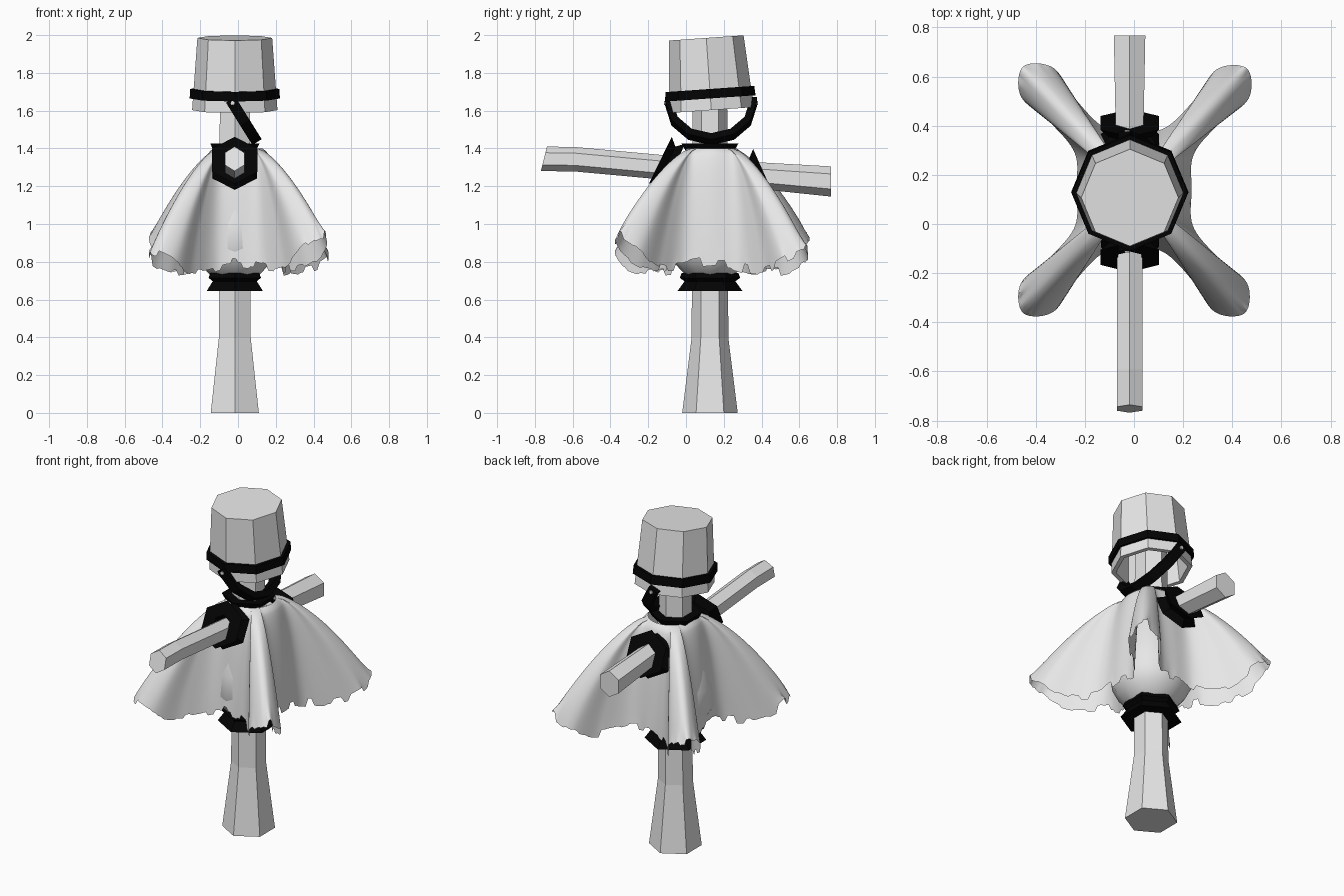
import bpy, bmesh, math, random
from math import sin, cos, pi, radians
from mathutils import Matrix, Vector

random.seed(4)
if "Cube" in bpy.data.objects:
    bpy.data.objects.remove(bpy.data.objects["Cube"])

CX, CY = -0.017, 0.127      # axis of the post


def material(name, rgb):
    m = bpy.data.materials.new(name)
    m.use_nodes = True
    m.diffuse_color = (*rgb, 1)
    m.node_tree.nodes["Principled BSDF"].inputs["Base Color"].default_value = (*rgb, 1)
    return m


GREY = material("pale_grey", (0.8, 0.8, 0.8))
BLACK = material("black", (0.001, 0.001, 0.001))


def make(name, verts, faces, mat, fix=True):
    mesh = bpy.data.meshes.new(name)
    mesh.from_pydata(verts, [], faces)
    if fix:
        bm = bmesh.new()
        bm.from_mesh(mesh)
        bmesh.ops.recalc_face_normals(bm, faces=bm.faces)
        bm.to_mesh(mesh)
        bm.free()
    mesh.materials.append(mat)
    ob = bpy.data.objects.new(name, mesh)
    bpy.context.collection.objects.link(ob)
    return ob


def skin(name, rings, mat, loop=False):
    """Join equal rings of points; cap the ends unless the rings form a loop."""
    n, k = len(rings[0]), len(rings)
    verts = [p for ring in rings for p in ring]
    faces = []
    for i in range(k if loop else k - 1):
        a, b = i * n, (i + 1) % k * n
        faces += [(a + j, a + (j + 1) % n, b + (j + 1) % n, b + j) for j in range(n)]
    if not loop:
        faces += [tuple(range(n))[::-1], tuple(range((k - 1) * n, k * n))]
    return make(name, verts, faces, mat)


def lathe(name, profile, sides, mat, place, tilt=0, loop=False):
    """Turn (radius, height) pairs about an axis tilted around x."""
    m = Matrix.Translation(place) @ Matrix.Rotation(radians(tilt), 4, "X")
    rings = [[m @ Vector((r * cos(pi / 2 + 2 * pi * j / sides),
                          r * sin(pi / 2 + 2 * pi * j / sides), z))
              for j in range(sides)] for r, z in profile]
    return skin(name, rings, mat, loop)


def smooth(ob, angle):
    bpy.ops.object.select_all(action="DESELECT")
    ob.select_set(True)
    bpy.context.view_layer.objects.active = ob
    bpy.ops.object.shade_smooth_by_angle(angle=radians(angle))


# Post and crossbar
lathe("post", [(0.147, 0), (0.097, 0.4), (0.095, 1.1), (0.09, 1.8)], 6, GREY, (CX, CY, 0))
bar = []
for y, z, r, lean in [(-0.752, 1.345, 0.06, 0.27), (-0.59, 1.343, 0.06, 0),
                      (0.15, 1.275, 0.06, 0), (0.768, 1.225, 0.074, 0)]:
    bar.append([(-0.018 + r * sin(j * pi / 3), y + lean * r * cos(j * pi / 3),
                 z + 1.08 * r * cos(j * pi / 3)) for j in range(6)])
skin("crossbar", bar, GREY)

# Stuffed body under the cloth
body = lathe("body", [(0.09, 0.71), (0.135, 0.735), (0.19, 0.795), (0.228, 0.87),
                      (0.215, 1.0), (0.18, 1.15), (0.1, 1.36)], 12, GREY, (CX, CY, 0))
smooth(body, 50)

# Bindings around the waist, neck and arms
lathe("lower_waist_binding", [(0.09, 0.645), (0.172, 0.645), (0.125, 0.71), (0.09, 0.71)],
      6, BLACK, (CX, CY, 0), loop=True)
lathe("upper_waist_binding", [(0.09, 0.69), (0.125, 0.69), (0.16, 0.715), (0.15, 0.74),
                              (0.09, 0.74)], 6, BLACK, (CX, CY, 0), loop=True)
lathe("neck_binding", [(0.085, 1.39), (0.13, 1.39), (0.15, 1.425), (0.085, 1.425)],
      6, BLACK, (CX, CY, 0), loop=True)
arm_profile = [(0.055, -0.04), (0.136, -0.04), (0.1, 0), (0.138, 0.04), (0.055, 0.04)]
for name, y, z, tilt in [("front_arm_binding", -0.1, 1.32, 64),
                         ("back_arm_binding", 0.375, 1.255, -66)]:
    lathe(name, arm_profile, 6, BLACK, (-0.017, y, z), tilt, True)

# Upturned bucket with its rim band
TILT = 4
bucket_spot = (CX, CY + 0.007, 1.603)
lathe("bucket", [(0.2, 0), (0.226, 0), (0.198, 0.383), (0, 0.383), (0, 0.36), (0.176, 0.36)],
      8, GREY, bucket_spot, TILT, True)
lathe("bucket_band", [(0.215, 0.065), (0.239, 0.062), (0.236, 0.112), (0.208, 0.112)],
      8, BLACK, bucket_spot, TILT, True)

# Bucket handle hanging towards the left side
down = Vector((0.53, 0, -0.85))
across = Vector((0.85, 0, 0.53))
hinge = Vector((-0.028, CY + 0.006, 1.64))
rings = []
for i in range(-1, 8):
    a = pi * min(max(i, 0), 6) / 6
    extra = down * (-0.02 if i in (-1, 7) else 0)
    ring = []
    for r, w in [(0.205, -0.029), (0.243, -0.029), (0.243, 0.029), (0.205, 0.029)]:
        ring.append(hinge + Vector((0, -r * cos(a), 0)) + down * r * sin(a)
                    + across * w + extra)
    rings.append(ring)
skin("bucket_handle", rings, BLACK)
for side, y in [("front", -0.241), ("back", 0.241)]:
    lathe(side + "_handle_stud", [(0.011, -0.008), (0.011, 0.008)], 8, GREY,
          hinge + Vector((0, y, 0)), 90)

# Draped cloth: hem outline with four narrow folds reaching out diagonally
outline = []
for k, mid in enumerate((0, 90, 180, 270)):
    outline.append(Vector((cos(radians(mid)), sin(radians(mid)))) * 0.235)
    a = radians((47, 132, 228, 312)[k])
    d, n = Vector((cos(a), sin(a))), Vector((-sin(a), cos(a)))
    for far, w in [(0.27, -0.08), (0.43, -0.07), (0.59, -0.088), (0.675, 0),
                   (0.59, 0.088), (0.43, 0.07), (0.27, 0.08)]:
        outline.append(d * far + n * w)

STEPS, ROWS = 9, 24
hem = []
count = len(outline)
for i in range(count):
    p0, p1, p2, p3 = (outline[(i + o) % count] for o in (-1, 0, 1, 2))
    for s in range(STEPS):
        t = s / STEPS
        hem.append(0.5 * (2 * p1 + (p2 - p0) * t + (2 * p0 - 5 * p1 + 4 * p2 - p3) * t * t
                          + (3 * p1 - p0 - 3 * p2 + p3) * t ** 3))

total = len(hem)
reach = [min(max((p.length - 0.23) / 0.44, 0), 1) for p in hem]
ragged = []
while len(ragged) < total:      # torn edge: short runs of uneven length
    ragged += [random.uniform(-0.032, 0.028)] * random.randint(2, 4)

verts = []
for r in range(ROWS + 1):
    t = r / ROWS
    for j, p in enumerate(hem):
        q = reach[j]
        ring = p.normalized() * 0.13
        xy = ring.lerp(p, t ** (0.5 + 0.29 * q))
        low = 0.8 - 0.24 * q + 0.3 * q * q + (0.08 * q * q if p.x * p.y < 0 else 0)
        z = 1.4 - (1.4 - low) * t ** (1.12 + 0.09 * q) + ragged[j] * t ** 14
        verts.append((xy.x, xy.y + CY + 0.012, z))
faces = []
for r in range(ROWS):
    for j in range(total):
        a, b = r * total + j, r * total + (j + 1) % total
        faces.append((a, a + total, b + total, b))
cloth = make("cloth", verts, faces, GREY, fix=False)
smooth(cloth, 80)
